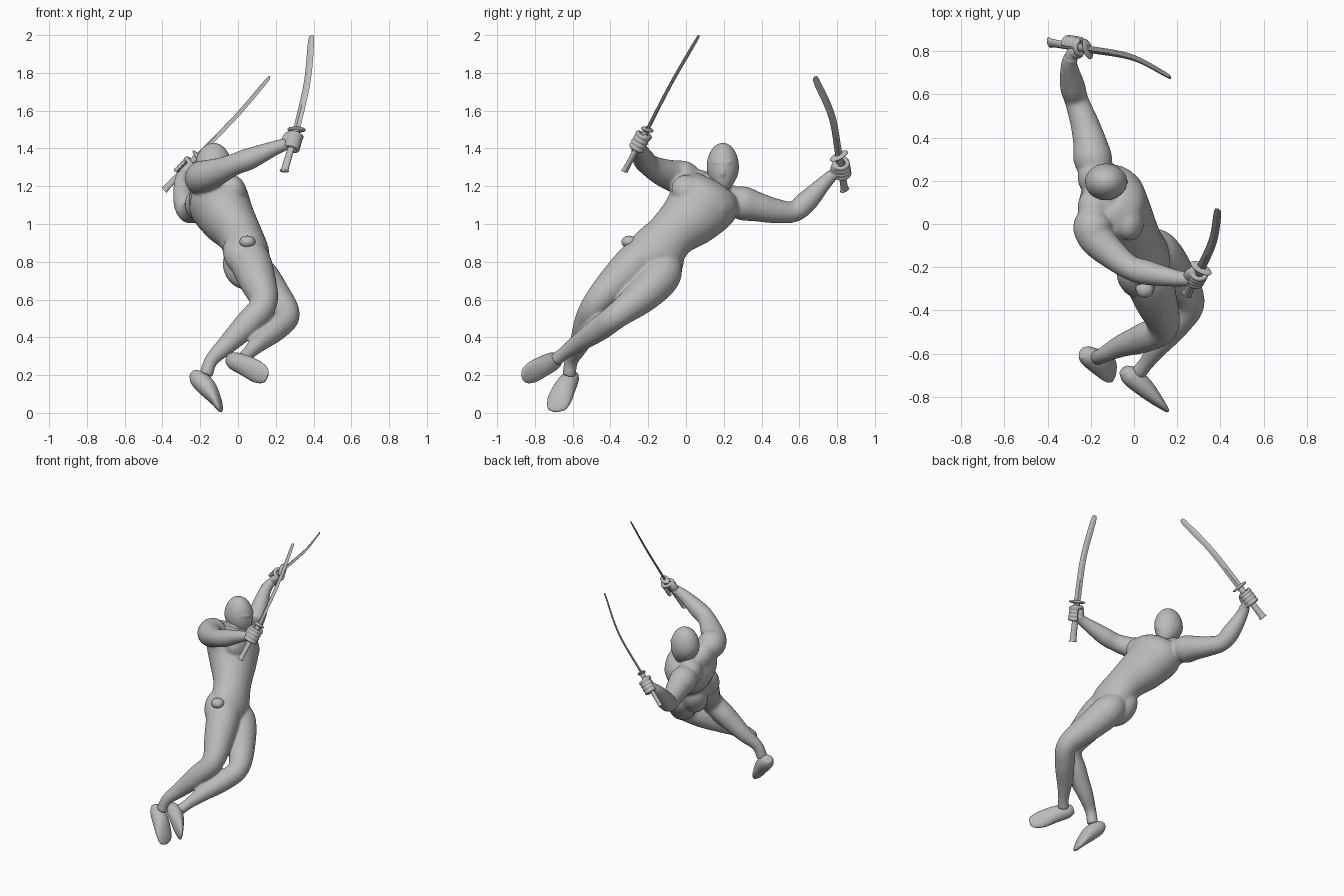
import bpy, bmesh, math
from mathutils import Vector, Matrix

start_cube = bpy.data.objects.get("Cube")
if start_cube:
    bpy.data.objects.remove(start_cube, do_unlink=True)

grey = bpy.data.materials.new("plain grey")
grey.use_nodes = True
grey.diffuse_color = (0.5, 0.5, 0.5, 1)
grey.node_tree.nodes["Principled BSDF"].inputs["Base Color"].default_value = (0.5, 0.5, 0.5, 1)


def finish(name, bm, smooth=True):
    """Turn a bmesh into a named grey object."""
    bmesh.ops.recalc_face_normals(bm, faces=bm.faces)
    mesh = bpy.data.meshes.new(name)
    bm.to_mesh(mesh)
    bm.free()
    mesh.materials.append(grey)
    for face in mesh.polygons:
        face.use_smooth = smooth
    obj = bpy.data.objects.new(name, mesh)
    bpy.context.collection.objects.link(obj)
    return obj


def fuse(obj, voxel, rounds):
    """Merge overlapping shells into one soft surface."""
    remesh = obj.modifiers.new("merge", "REMESH")
    remesh.mode = "VOXEL"
    remesh.voxel_size = voxel
    remesh.use_smooth_shade = True
    soften = obj.modifiers.new("soften", "SMOOTH")
    soften.factor = 0.5
    soften.iterations = rounds


def spline(points, steps):
    """Catmull-Rom interpolation of any tuples."""
    pts = [Vector(p) for p in points]
    pts = [2 * pts[0] - pts[1]] + pts + [2 * pts[-1] - pts[-2]]
    out = []
    for a, b, c, d in zip(pts, pts[1:], pts[2:], pts[3:]):
        for i in range(steps):
            t = i / steps
            out.append(b + (c - a) * (t / 2) + (2 * a - 5 * b + 4 * c - d) * (t * t / 2)
                       + (3 * b - a - 3 * c + d) * (t ** 3 / 2))
    return out + [pts[-2]]


def loft(bm, points, across, sides=20, steps=6):
    """Skin rings along a path; each point is x, y, z, half width, half depth."""
    path = spline([p if len(p) == 5 else (*p, p[3]) for p in points], steps)
    rings = []
    for i, p in enumerate(path):
        ahead, behind = path[min(i + 1, len(path) - 1)], path[max(i - 1, 0)]
        tangent = (Vector(ahead[:3]) - Vector(behind[:3])).normalized()
        side = Vector(across)
        side = (side - tangent * side.dot(tangent)).normalized()
        depth = tangent.cross(side)
        ring = []
        for k in range(sides):
            a = math.tau * k / sides
            ring.append(bm.verts.new(Vector(p[:3]) + side * (p[3] * math.cos(a))
                                     + depth * (p[4] * math.sin(a))))
        rings.append(ring)
    for low, high in zip(rings, rings[1:]):
        for k in range(sides):
            n = (k + 1) % sides
            bm.faces.new((low[k], low[n], high[n], high[k]))
    bm.faces.new(rings[0][::-1])
    bm.faces.new(rings[-1])


def blob(bm, centre, radii, frame=Matrix()):
    """Ellipsoid, optionally turned by a frame."""
    matrix = Matrix.Translation(centre) @ frame @ Matrix.Diagonal((*radii, 1))
    return bmesh.ops.create_uvsphere(bm, u_segments=24, v_segments=16, radius=1,
                                     matrix=matrix)["verts"]


def axes(up, across):
    """Rotation whose z follows up and whose x follows across."""
    z = Vector(up).normalized()
    x = Vector(across)
    x = (x - z * x.dot(z)).normalized()
    return Matrix((x, z.cross(x), z)).transposed().to_4x4()


# Body: torso, neck, arms and legs fused together
shoulder_line = (0, 0.9, -0.45)
body = bmesh.new()
loft(body, [(.075, -.15, .72, .08, .07), (.055, -.17, .82, .15, .115), (.01, -.08, .94, .132, .118),
            (-.06, .03, 1.04, .165, .148), (-.11, .1, 1.13, .19, .16),
            (-.145, .14, 1.2, .14, .1), (-.15, .16, 1.235, .06, .05)], shoulder_line, 28)
loft(body, [(-.14, .13, 1.13, .08), (-.13, .17, 1.21, .066), (-.13, .19, 1.3, .06)], (0, 1, 0))
arms = {
    "right": [(-.18, .04, 1.21, .07), (-.19, -.01, 1.24, .092), (-.17, -.07, 1.255, .084),
              (-.1, -.14, 1.28, .07), (-.02, -.2, 1.315, .058), (.06, -.225, 1.345, .058),
              (.19, -.25, 1.4, .04), (.26, -.255, 1.425, .032)],
    "left": [(-.17, .23, 1.13, .07), (-.19, .3, 1.11, .09), (-.205, .38, 1.09, .078),
             (-.23, .47, 1.07, .066), (-.265, .57, 1.065, .056), (-.285, .64, 1.12, .058),
             (-.3, .73, 1.215, .04), (-.29, .78, 1.265, .032)]}
legs = {
    "right": [(.04, -.16, .92, .05), (.06, -.24, .82, .105), (.1, -.35, .71, .1),
              (.135, -.475, .58, .073), (.05, -.525, .47, .07), (-.06, -.565, .36, .052),
              (-.14, -.605, .28, .037), (-.17, -.62, .2, .036)],
    "left": [(.05, -.09, .84, .05), (.1, -.12, .74, .1), (.18, -.22, .63, .094),
             (.258, -.36, .52, .07), (.2, -.46, .445, .065), (.11, -.57, .37, .049),
             (.06, -.64, .32, .036), (.02, -.69, .28, .036)]}
for limb in arms.values():
    loft(body, limb, (0.3, 0.2, 1))
for limb in legs.values():
    loft(body, limb, (-0.2, 1, 0.2))

# Muscle masses: chest, buttocks and shoulder blades
lean = axes((-0.17, 0.27, 0.35), shoulder_line)
for side in (-1, 1):
    out = Vector(shoulder_line) * side
    blob(body, Vector((-.025, .08, 1.14)) + out * .07, (.1, .07, .085), lean)
    blob(body, Vector((.015, -.18, .8)) + out * .075, (.085, .09, .13), lean)
    blob(body, Vector((-.18, .145, 1.16)) + out * .08, (.1, .08, .09), lean)
fuse(finish("body", body), 0.008, 9)

# Hip button
button = bmesh.new()
blob(button, (.05, -.3, .905), (.042, .042, .033))
finish("hip_button", button)

# Head: egg with narrow jaw, soft brow and nose line
head = bmesh.new()
for v in blob(head, (0, 0, 0), (.098, .086, .13)):
    if v.co.z < 0:
        drop = (v.co.z / .13) ** 2
        v.co.y *= 1 - .25 * drop
        v.co.x = v.co.x * (1 - .25 * drop) + .035 * drop
loft(head, [(.06, -.055, .03, .01), (.082, -.03, .025, .012), (.086, 0, .02, .012),
            (.082, .03, .025, .012), (.06, .055, .03, .01)], (0, 0, 1), 10)
loft(head, [(.082, 0, .02, .01), (.092, 0, -.03, .012), (.08, 0, -.05, .01)], (0, 1, 0), 10)
bmesh.ops.transform(head, matrix=Matrix.Translation((-.13, .195, 1.3)), verts=head.verts)
fuse(finish("head", head), 0.006, 8)

# Feet: heel to toe, flattened toward the rounded toes
feet = {
    "right": ((.3, .75, -.4), [(-.24, -.595, .21, .028, .022), (-.215, -.61, .185, .046, .046),
              (-.165, -.64, .135, .058, .05), (-.12, -.67, .07, .064, .032),
              (-.098, -.69, .025, .05, .016), (-.09, -.695, .006, .022, .008)]),
    "left": ((.3, -.2, .9), [(-.05, -.675, .29, .03, .025), (-.02, -.7, .275, .048, .046),
             (.04, -.75, .25, .056, .046), (.1, -.81, .218, .06, .03),
             (.143, -.853, .2, .045, .014), (.155, -.868, .194, .022, .008)])}
for side, (across, points) in feet.items():
    foot = bmesh.new()
    loft(foot, points, across)
    fuse(finish(side + "_foot", foot), 0.006, 3)


def sword(side, pommel, guard, middle, tip, edge):
    """Curved single blade, oval guard and flared grip."""
    pommel, guard, middle, tip, edge = map(Vector, (pommel, guard, middle, tip, edge))
    axis = (guard - pommel).normalized()
    blade = bmesh.new()
    near_tip = tip.lerp(middle, .12)
    loft(blade, [(*guard, .021, .007), (*middle, .02, .006),
                 (*near_tip, .018, .005), (*tip, .002, .002)], edge, 4, 8)
    finish(side + "_sword_blade", blade, False)
    hilt = bmesh.new()
    loft(hilt, [(*pommel, .028, .016), (*(pommel + axis * .03), .021, .014),
                (*(guard - axis * .05), .02, .015), (*guard, .022, .016)], edge, 12, 4)
    finish(side + "_sword_grip", hilt)
    plate = bmesh.new()
    blob(plate, guard, (.055, .026, .011), axes(axis, edge))
    finish(side + "_sword_guard", plate)


def hand(side, centre, axis, wrist):
    """Palm with four fingers and a thumb closed round the grip."""
    centre, axis, wrist = map(Vector, (centre, axis, wrist))
    frame = axes(axis, wrist - centre)
    bm = bmesh.new()
    blob(bm, (.032, 0, 0), (.03, .026, .05))
    for k in range(5):
        height, sweep = (-.042 + .024 * k, 1) if k < 4 else (.04, -1)
        reach = 4.6 if k < 4 else 3
        arc = [(.035 * math.cos(a), sweep * .033 * math.sin(a), height, .0125)
               for a in (reach * i / 6 for i in range(7))]
        loft(bm, arc, (0, 0, 1), 10, 3)
    bmesh.ops.transform(bm, matrix=Matrix.Translation(centre) @ frame, verts=bm.verts)
    loft(bm, [(*wrist, .031), (*wrist.lerp(centre, .3), .03), (*wrist.lerp(centre, .6), .026)],
         axis, 14)
    fuse(finish(side + "_hand", bm), 0.004, 3)


# Two swords and the hands that hold them
sword("right", (.245, -.325, 1.28), (.31, -.205, 1.5), (.366, -.075, 1.75), (.39, .07, 2),
      (.85, -.5, 0))
sword("left", (-.39, .84, 1.18), (-.215, .81, 1.36), (-.01, .772, 1.57), (.17, .68, 1.78),
      (-.23, .67, .41))
hand("right", (.293, -.24, 1.44), (.065, .12, .22), (.235, -.252, 1.415))
hand("left", (-.275, .825, 1.295), (.175, -.03, .18), (-.293, .765, 1.25))
